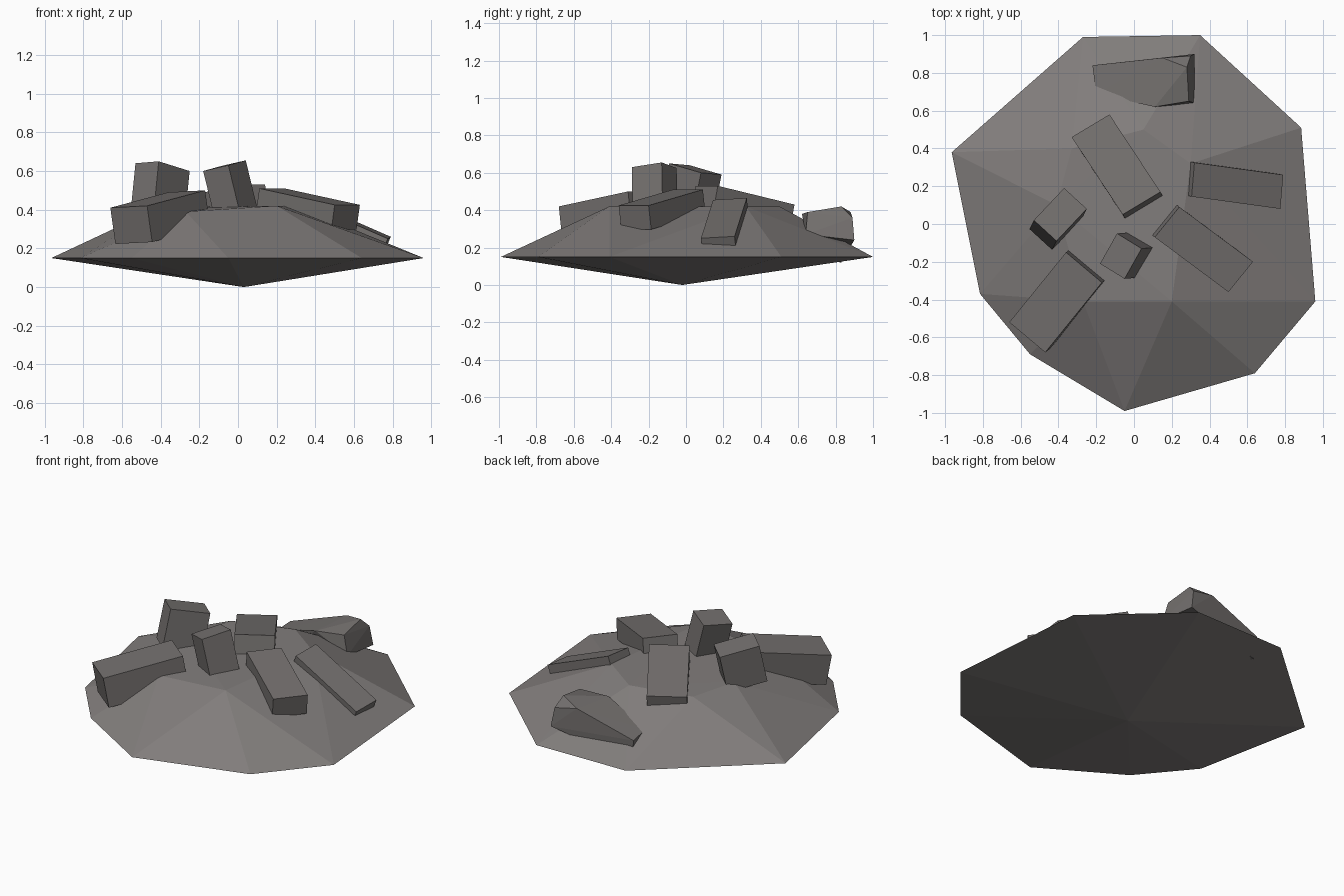
import bpy
import bmesh
from mathutils import Vector

cube = bpy.data.objects.get("Cube")
if cube:
    bpy.data.objects.remove(cube, do_unlink=True)


def material(name, rgb):
    mat = bpy.data.materials.new(name)
    mat.use_nodes = True
    mat.diffuse_color = (*rgb, 1)
    bsdf = mat.node_tree.nodes["Principled BSDF"]
    bsdf.inputs["Base Color"].default_value = (*rgb, 1)
    bsdf.inputs["Roughness"].default_value = 0.9
    return mat


dirt = material("mound grey", (0.22, 0.205, 0.20))
stone = material("rubble grey", (0.175, 0.163, 0.158))


def hull(name, points, mat):
    """Faceted solid wrapped round a few points."""
    bm = bmesh.new()
    for p in points:
        bm.verts.new(p)
    bmesh.ops.convex_hull(bm, input=bm.verts[:])
    bmesh.ops.dissolve_limit(bm, angle_limit=0.01, verts=bm.verts[:], edges=bm.edges[:])
    bmesh.ops.recalc_face_normals(bm, faces=bm.faces[:])
    mesh = bpy.data.meshes.new(name)
    bm.to_mesh(mesh)
    bm.free()
    mesh.materials.append(mat)
    obj = bpy.data.objects.new(name, mesh)
    bpy.context.collection.objects.link(obj)
    return obj


def block(name, corner, end_a, end_b, depth):
    """Tilted box from three corners of its top face and a depth."""
    c, a, b = Vector(corner), Vector(end_a), Vector(end_b)
    normal = (a - c).cross(b - c).normalized()
    if normal.z < 0:
        normal.negate()
    top = [c, a, b, a + b - c]
    return hull(name, top + [p - normal * depth for p in top], stone)


# Mound: flat rim, sunken point below, small plateau above
rim = [(-0.27, 0.99), (0.35, 1.0), (0.885, 0.51), (0.96, -0.41), (0.64, -0.79),
       (-0.05, -0.99), (-0.55, -0.69), (-0.815, -0.37), (-0.965, 0.38)]
plateau = [(-0.27, -0.41, 0.39), (0.2, -0.41, 0.42), (0.3, 0.32, 0.42),
           (0.05, 0.5, 0.42), (-0.33, 0.4, 0.41), (-0.41, 0.1, 0.41)]
hull("mound", [(x, y, 0.15) for x, y in rim] + plateau + [(0.03, -0.02, 0)], dirt)

# Squared rubble blocks
block("long_block_front_right", (-0.47, -0.68, 0.42), (-0.17, -0.31, 0.50), (-0.66, -0.52, 0.41), 0.19)
block("upright_block_right", (-0.41, -0.09, 0.65), (-0.25, 0.08, 0.60), (-0.53, 0.02, 0.64), 0.24)
block("upright_block_centre", (-0.05, -0.29, 0.63), (0.04, -0.13, 0.655), (-0.18, -0.21, 0.60), 0.28)
block("long_block_back", (-0.06, 0.05, 0.53), (0.14, 0.17, 0.53), (-0.33, 0.46, 0.43), 0.15)
block("slab_left", (0.305, 0.145, 0.455), (0.775, 0.08, 0.25), (0.32, 0.325, 0.465), 0.06)
block("long_block_front_left", (0.5, -0.36, 0.425), (0.63, -0.2, 0.425), (0.11, -0.07, 0.51), 0.13)

# Tapered broken rock at the back
hull("broken_rock_back", [
    (0.29, 0.65, 0.39), (0.28, 0.83, 0.42), (0.3, 0.89, 0.36), (0.32, 0.9, 0.24),
    (0.32, 0.64, 0.27), (0.15, 0.88, 0.39), (0.11, 0.62, 0.38), (-0.22, 0.84, 0.27),
    (-0.2, 0.69, 0.28), (-0.2, 0.83, 0.12), (-0.18, 0.7, 0.14)], stone)
